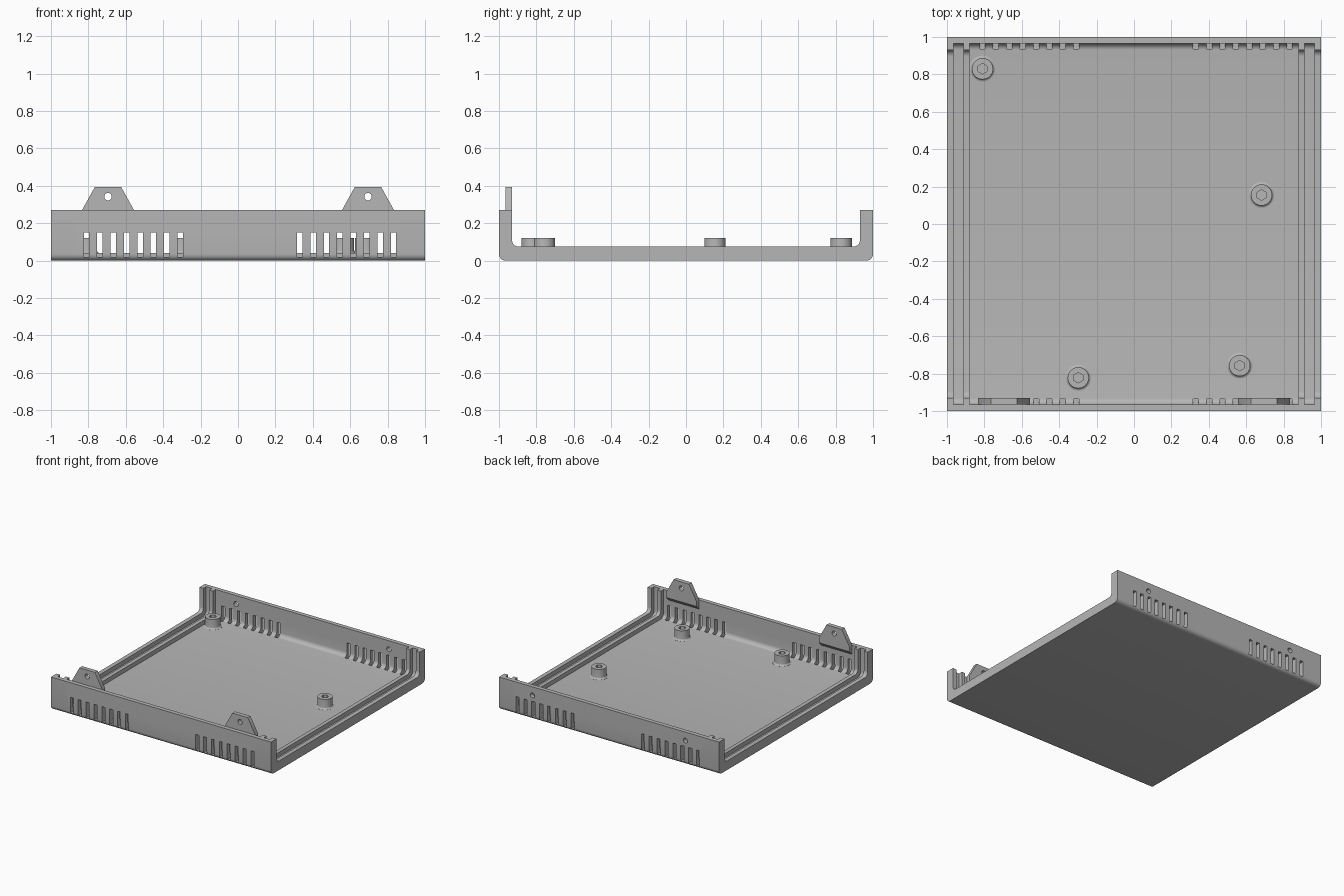
import bpy, bmesh, math
from mathutils import Matrix, Vector

if "Cube" in bpy.data.objects:
    bpy.data.objects.remove(bpy.data.objects["Cube"], do_unlink=True)

GREY = (0.47, 0.47, 0.47, 1)
plastic = bpy.data.materials.new("grey plastic")
plastic.use_nodes = True
plastic.diffuse_color = GREY
plastic.node_tree.nodes["Principled BSDF"].inputs["Base Color"].default_value = GREY

TOP = 0.27       # wall height
THIN, THICK = 0.035, 0.07
FLOOR = 0.04


def finish(bm, name):
    bmesh.ops.recalc_face_normals(bm, faces=bm.faces)
    mesh = bpy.data.meshes.new(name)
    bm.to_mesh(mesh)
    bm.free()
    mesh.materials.append(plastic)
    ob = bpy.data.objects.new(name, mesh)
    bpy.context.collection.objects.link(ob)
    return ob


def select(ob):
    bpy.ops.object.select_all(action='DESELECT')
    ob.select_set(True)
    bpy.context.view_layer.objects.active = ob


def smooth(ob):
    select(ob)
    bpy.ops.object.shade_smooth_by_angle(angle=math.radians(30))


def cut(ob, bm):
    cutter = finish(bm, "cutter")
    cutter.hide_render = True
    select(ob)
    mod = ob.modifiers.new("cut", 'BOOLEAN')
    mod.operation, mod.solver, mod.object = 'DIFFERENCE', 'EXACT', cutter
    bpy.ops.object.modifier_apply(modifier=mod.name)
    bpy.data.objects.remove(cutter, do_unlink=True)


def add_box(bm, lo, hi):
    lo, hi = Vector(lo), Vector(hi)
    size = hi - lo
    m = Matrix.Translation((lo + hi) / 2) @ Matrix.Diagonal((*size, 1))
    bmesh.ops.create_cube(bm, size=1, matrix=m)


def add_rod(bm, centre, r, length, sides, along_y=False):
    m = Matrix.Translation(centre)
    if along_y:
        m = m @ Matrix.Rotation(math.pi / 2, 4, 'X')
    bmesh.ops.create_cone(bm, cap_ends=True, segments=sides, radius1=r,
                          radius2=r, depth=length, matrix=m)


def arc(cy, cz, r, a0, a1, n=7):
    angles = [math.radians(a0 + (a1 - a0) * i / (n - 1)) for i in range(n)]
    return [(cy + r * math.cos(a), cz + r * math.sin(a)) for a in angles]


def tray_profile(wall, floor):
    """U-shaped section in y and z, always with the same point count."""
    r, inner = 0.035, 1 - wall
    outside = [(1, TOP)] + arc(1 - r, r, r, 0, -90)
    inside = [(1 - THIN, TOP), (inner, TOP)] + arc(inner - r, floor + r, r, 0, -90)
    right = inside[::-1] + outside
    left = [(-y, z) for y, z in right[::-1]]
    return right + left


# Tray: U section lofted along x, stepping between raised ribs and grooves
thin = tray_profile(THIN, FLOOR)
thick = tray_profile(THICK, 0.075)
half = [(1, thick), (0.965, thick), (0.965, thin), (0.912, thin),
        (0.912, thick), (0.88, thick), (0.88, thin)]
stations = [(-x, p) for x, p in half] + half[::-1]
bm = bmesh.new()
rings = [[bm.verts.new((x, y, z)) for y, z in p] for x, p in stations]
for a, b in zip(rings, rings[1:]):
    for i in range(len(a)):
        j = (i + 1) % len(a)
        bm.faces.new((a[i], a[j], b[j], b[i]))
bm.faces.new(rings[0])
bm.faces.new(rings[-1])
bmesh.ops.remove_doubles(bm, verts=bm.verts, dist=1e-5)
tray = finish(bm, "tray")

# Vent slots in both walls, screw holes in the back wall
bm = bmesh.new()
for start in (-0.81, 0.33):
    for i in range(8):
        x = start + i * 0.0716
        for side in (-1, 1):
            ys = sorted((side * 0.935, side * 1.05))
            add_box(bm, (x - 0.0145, ys[0], 0.02), (x + 0.0145, ys[1], 0.15))
for x in (-0.695, 0.695):
    add_rod(bm, (x, 1, 0.2), 0.02, 0.2, 24, along_y=True)
cut(tray, bm)
smooth(tray)

# Screw tabs inside the front wall, with a sloped underside
for side, x in (("right", -0.695), ("left", 0.695)):
    bm = bmesh.new()
    loops = []
    for y, bottom in ((-0.966, 0.195), (-0.931, 0.23)):
        outline = [(-0.139, bottom), (0.139, bottom), (0.139, TOP),
                   (0.07, 0.395), (-0.07, 0.395), (-0.139, TOP)]
        loops.append([bm.verts.new((x + u, y, z)) for u, z in outline])
    a, b = loops
    bm.faces.new(a)
    bm.faces.new(b)
    for i in range(len(a)):
        j = (i + 1) % len(a)
        bm.faces.new((a[i], a[j], b[j], b[i]))
    tab = finish(bm, side + "_screw_tab")
    bm = bmesh.new()
    add_rod(bm, (x, -0.95, 0.342), 0.02, 0.2, 24, along_y=True)
    cut(tab, bm)
    smooth(tab)

# Standoffs: flared posts with a six-sided bore
posts = [(-0.81, 0.83), (0.682, 0.155), (-0.298, -0.822), (0.565, -0.757)]
for n, (px, py) in enumerate(posts, 1):
    flare = [(0.07, 0.035)] + arc(0.07, 0.054, 0.0135, 270, 180, 6) + [(0.0565, 0.12)]
    bm = bmesh.new()
    sides = 40
    rings = []
    for r, z in flare:
        ring = []
        for k in range(sides):
            t = 2 * math.pi * k / sides
            ring.append(bm.verts.new((px + r * math.cos(t), py + r * math.sin(t), z)))
        rings.append(ring)
    for a, b in zip(rings, rings[1:]):
        for i in range(sides):
            j = (i + 1) % sides
            bm.faces.new((a[i], a[j], b[j], b[i]))
    bm.faces.new(rings[0])
    bm.faces.new(rings[-1])
    post = finish(bm, "standoff_%d" % n)
    bm = bmesh.new()
    add_rod(bm, (px, py, 0.11), 0.028, 0.13, 6)
    cut(post, bm)
    smooth(post)
